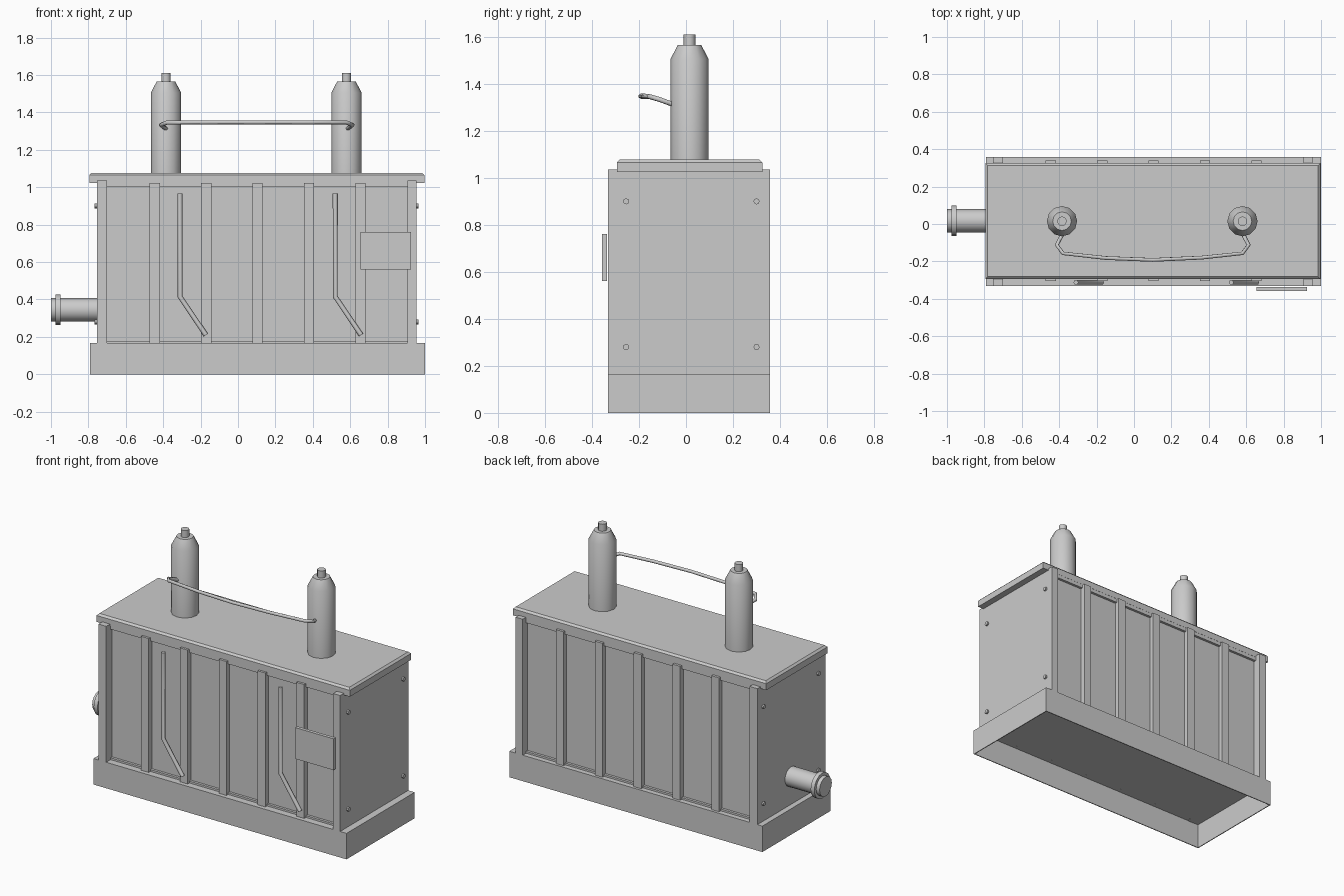
import bpy, bmesh, math
from mathutils import Matrix, Vector

if "Cube" in bpy.data.objects:
    bpy.data.objects.remove(bpy.data.objects["Cube"])

grey = bpy.data.materials.new("painted_grey_metal")
grey.diffuse_color = (0.6, 0.6, 0.6, 1)
grey.use_nodes = True
grey.node_tree.nodes["Principled BSDF"].inputs["Base Color"].default_value = grey.diffuse_color
YC = 0.013  # middle of the tank in depth


def finish(name, bm, smooth=False):
    bmesh.ops.recalc_face_normals(bm, faces=bm.faces)
    me = bpy.data.meshes.new(name)
    bm.to_mesh(me)
    bm.free()
    me.materials.append(grey)
    ob = bpy.data.objects.new(name, me)
    bpy.context.collection.objects.link(ob)
    if smooth:
        select(ob)
        bpy.ops.object.shade_smooth_by_angle(angle=math.radians(35))
    return ob


def select(ob):
    bpy.ops.object.select_all(action='DESELECT')
    ob.select_set(True)
    bpy.context.view_layer.objects.active = ob


def box(name, x0, x1, y0, y1, z0, z1, bevel=0):
    bm = bmesh.new()
    bmesh.ops.create_cube(bm, size=1)
    for v in bm.verts:
        v.co = Vector(((x0 + x1) / 2 + v.co.x * (x1 - x0),
                       (y0 + y1) / 2 + v.co.y * (y1 - y0),
                       (z0 + z1) / 2 + v.co.z * (z1 - z0)))
    if bevel:
        edges = [e for e in bm.edges if all(v.co.z > (z0 + z1) / 2 for v in e.verts)]
        bmesh.ops.bevel(bm, geom=edges, offset=bevel, segments=1, affect='EDGES')
    return finish(name, bm)


def lathe(name, profile, sides, matrix):
    """Closed solid of revolution from (radius, height) points."""
    bm = bmesh.new()
    rings = [[bm.verts.new((r * math.cos(2 * math.pi * i / sides),
                            r * math.sin(2 * math.pi * i / sides), h))
              for i in range(sides)] for r, h in profile]
    for a, b in zip(rings, rings[1:]):
        for i in range(sides):
            j = (i + 1) % sides
            bm.faces.new((a[i], a[j], b[j], b[i]))
    bm.faces.new(rings[0])
    bm.faces.new(rings[-1])
    bm.transform(matrix)
    return finish(name, bm, True)


def tube(name, pts, radius, res=1):
    cu = bpy.data.curves.new(name, 'CURVE')
    cu.dimensions = '3D'
    cu.bevel_depth = radius
    cu.bevel_resolution = res
    cu.use_fill_caps = True
    sp = cu.splines.new('POLY')
    sp.points.add(len(pts) - 1)
    for p, co in zip(sp.points, pts):
        p.co = (*co, 1)
    cu.materials.append(grey)
    ob = bpy.data.objects.new(name, cu)
    bpy.context.collection.objects.link(ob)
    select(ob)
    bpy.ops.object.convert(target='MESH')


# Hollow base skirt, open underneath
base = box("base_skirt", -0.79, 1.0, -0.332, 0.357, 0, 0.166)
bm = bmesh.new()
bm.from_mesh(base.data)
bmesh.ops.delete(bm, geom=[f for f in bm.faces if f.normal.z < -0.9], context='FACES')
bm.to_mesh(base.data)
bm.free()
shell = base.modifiers.new("thickness", 'SOLIDIFY')
shell.thickness = 0.008
shell.offset = -1

# Tank: recessed walls, end plates, rails and lid
box("tank_walls", -0.72, 0.92, -0.272, 0.308, 0.16, 1.04)
box("left_end_plate", -0.755, -0.70, -0.332, 0.357, 0.16, 1.035)
box("right_end_plate", 0.905, 0.955, -0.332, 0.357, 0.16, 1.035)
box("lid", -0.795, 0.997, -0.294, 0.325, 1.024, 1.077, 0.012)
for side, y0, y1 in (("front", -0.288, -0.26), ("back", 0.30, 0.324)):
    box(side + "_top_rail", -0.71, 0.91, y0, y1, 1.0, 1.03)
    box(side + "_bottom_rail", -0.71, 0.91, y0, y1, 0.16, 0.178)

# Stiffening ribs on front and back
for i in range(5):
    x = -0.445 + 0.275 * i
    box("front_rib", x - 0.027, x + 0.027, -0.305, -0.26, 0.16, 1.022)
    box("back_rib", x - 0.027, x + 0.027, 0.30, 0.34, 0.16, 1.022)

# Bolts on both ends
for x, s in ((-0.752, -1), (0.952, 1)):
    for y in (-0.255, 0.30):
        for z in (0.28, 0.90):
            m = Matrix.Translation((x, y, z)) @ Matrix.Rotation(s * math.pi / 2, 4, 'Y')
            lathe("end_bolt", [(0.013, 0), (0.013, 0.014)], 8, m)

# Side outlet pipe with flange
m = Matrix.Translation((-0.75, 0.017, 0.345)) @ Matrix.Rotation(-math.pi / 2, 4, 'Y')
lathe("outlet_pipe", [(0.062, 0), (0.062, 0.2), (0.081, 0.2), (0.081, 0.226),
                      (0.062, 0.226), (0.062, 0.25)], 16, m)

# Two insulator posts on the lid
for x in (-0.385, 0.58):
    lathe("insulator_post", [(0.081, 1.06), (0.081, 1.505), (0.05, 1.565),
                             (0.025, 1.565), (0.025, 1.61)], 12,
          Matrix.Translation((x, 0.015, 0)))

# Cable joining the posts
tube("cable", [(-0.38, -0.05, 1.31), (-0.413, -0.112, 1.333), (-0.38, -0.157, 1.346),
               (-0.15, -0.182, 1.347), (0.10, -0.192, 1.347), (0.36, -0.18, 1.347),
               (0.58, -0.157, 1.346), (0.613, -0.112, 1.333), (0.58, -0.05, 1.31)], 0.011)

# Bent conduits on the front
for x in (-0.31, 0.52):
    tube("front_conduit", [(x, -0.312, 0.967), (x, -0.312, 0.415),
                           (x + 0.138, -0.312, 0.21)], 0.0135)

# Blank plate at front right
box("front_plate", 0.655, 0.925, -0.357, -0.336, 0.56, 0.76)
